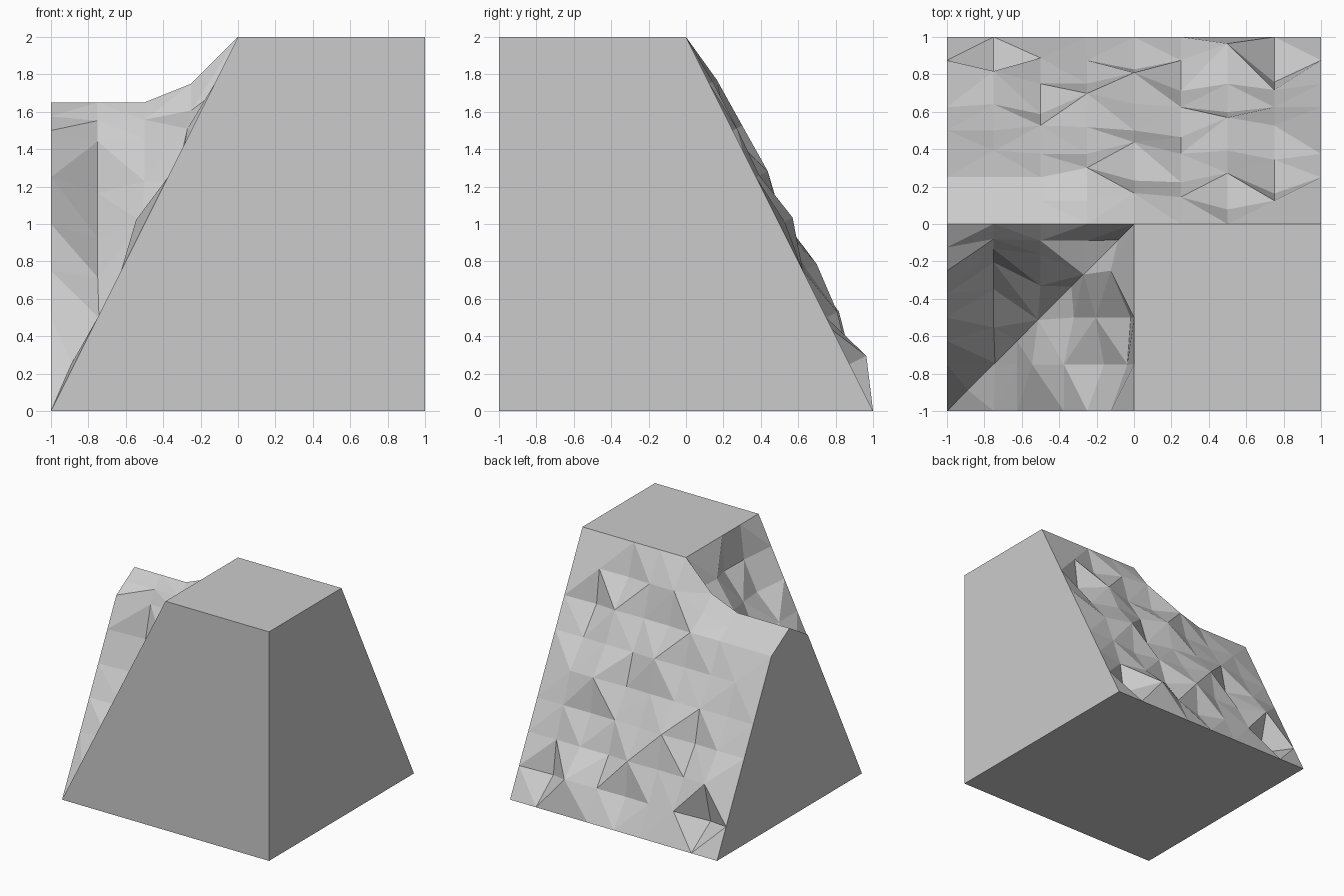
import bpy, bmesh
from mathutils import Vector

if "Cube" in bpy.data.objects:
    bpy.data.objects.remove(bpy.data.objects["Cube"])

bm = bmesh.new()
cache = {}


def vert(co):
    key = tuple(round(c, 4) for c in co)
    if key not in cache:
        cache[key] = bm.verts.new(co)
    return cache[key]


def face(vs):
    out = []
    for v in vs:
        if v not in out:
            out.append(v)
    if len(out) > 2 and bm.faces.get(out) is None:
        bm.faces.new(out)


def ridge(x):
    """Height of the broken crest left of the plateau."""
    if x >= 0:
        return 2.0
    return 2 + x if x > -0.25 else max(1.65, 1.75 + (x + 0.25) * 0.4)


def height(x, k):
    if k == 8:
        return ridge(x)
    if k == 7:
        return (1.5 + ridge(x)) / 2
    return 0.25 * k


def sheet(point, cols):
    """Triangulated rock sheet; each cell folds along its prouder diagonal."""
    g = []
    for k in range(9):
        row = []
        for j in range(cols):
            co, n, d = point(j, k)
            row.append((vert(co + n * d), d))
        g.append(row)
    for k in range(8):
        for j in range(cols - 1):
            (a, da), (b, db) = g[k][j], g[k][j + 1]
            (c, dc), (e, de) = g[k + 1][j + 1], g[k + 1][j]
            diff = da + dc - db - de
            if diff > 1e-6 or (abs(diff) <= 1e-6 and (j + k) % 2):
                face([a, b, c]); face([a, c, e])
            else:
                face([a, b, e]); face([b, c, e])
    return [[v for v, _ in row] for row in g]


# Back slope: offsets along the slope normal, bottom row first
BACK = [
    [-.16, .015, 0, -.054, 0, .10, -.13],
    [.075, 0, 0, .066, -.044, 0, -.037],
    [.017, -.042, .082, .02, 0, -.03, 0],
    [0, .03, .02, 0, -.04, .078, .03],
    [.02, 0, 0, .07, 0, .02, -.035],
    [0, 0, .057, -.02, -.03, .025, -.097],
    [0, 0, 0, .045, .021, -.053, 0],
]


def back_point(i, k):
    x = -1 + 0.25 * i
    d = BACK[k - 1][i - 1] if 0 < k < 8 and 0 < i < 8 else 0
    return Vector((x, 1 - 0.125 * k, height(x, k))), Vector((0, .894, .447)), d


# Inner corner: two slopes meeting in a diagonal valley
LEFT = {(1, 3): -.08, (1, 4): -.17, (1, 5): -.19, (1, 6): -.13, (1, 7): -.05,
        (2, 5): -.05, (2, 6): -.10, (2, 7): -.04, (3, 7): -.04}
SIDE = {(1, 4): .05, (1, 6): -.10, (1, 7): -.10,
        (2, 5): -.06, (2, 6): -.05, (2, 7): -.12}
VALLEY = {1: .02, 2: -.01, 4: .02, 5: -.06, 6: .03, 7: -.06}


def corner_point(j, k, table, swap):
    diag = -1 + 0.125 * k
    u = min(-1 + 0.25 * j, diag)
    if swap:
        co, n = Vector((diag, u, 0.25 * k)), Vector((-.894, 0, .447))
    else:
        co, n = Vector((u, diag, height(u, k))), Vector((0, -.894, .447))
    d = table.get((j, k), 0)
    if u == diag:
        co.z = 0.25 * k
        n, d = Vector((-.667, -.667, .333)), VALLEY.get(k, 0)
    if j == 0 or k in (0, 8):
        d = 0
    return co, n, d


back = sheet(back_point, 9)
left = sheet(lambda j, k: corner_point(j, k, LEFT, False), 5)
side = sheet(lambda j, k: corner_point(j, k, SIDE, True), 5)

# Flat plateau, cut sides and base
base_r, top_r = vert((1, -1, 0)), vert((1, -1, 2))
face([r[0] for r in side] + [top_r, base_r])
face([r[8] for r in back] + [top_r, base_r])
face([r[0] for r in left] + [r[0] for r in reversed(back)])
face(back[0] + [base_r, left[0][0]])
face(back[8][4:] + [top_r] + side[8])

bmesh.ops.recalc_face_normals(bm, faces=bm.faces[:])
mesh = bpy.data.meshes.new("cliff_corner")
bm.to_mesh(mesh)
bm.free()
obj = bpy.data.objects.new("cliff_corner", mesh)
bpy.context.collection.objects.link(obj)
